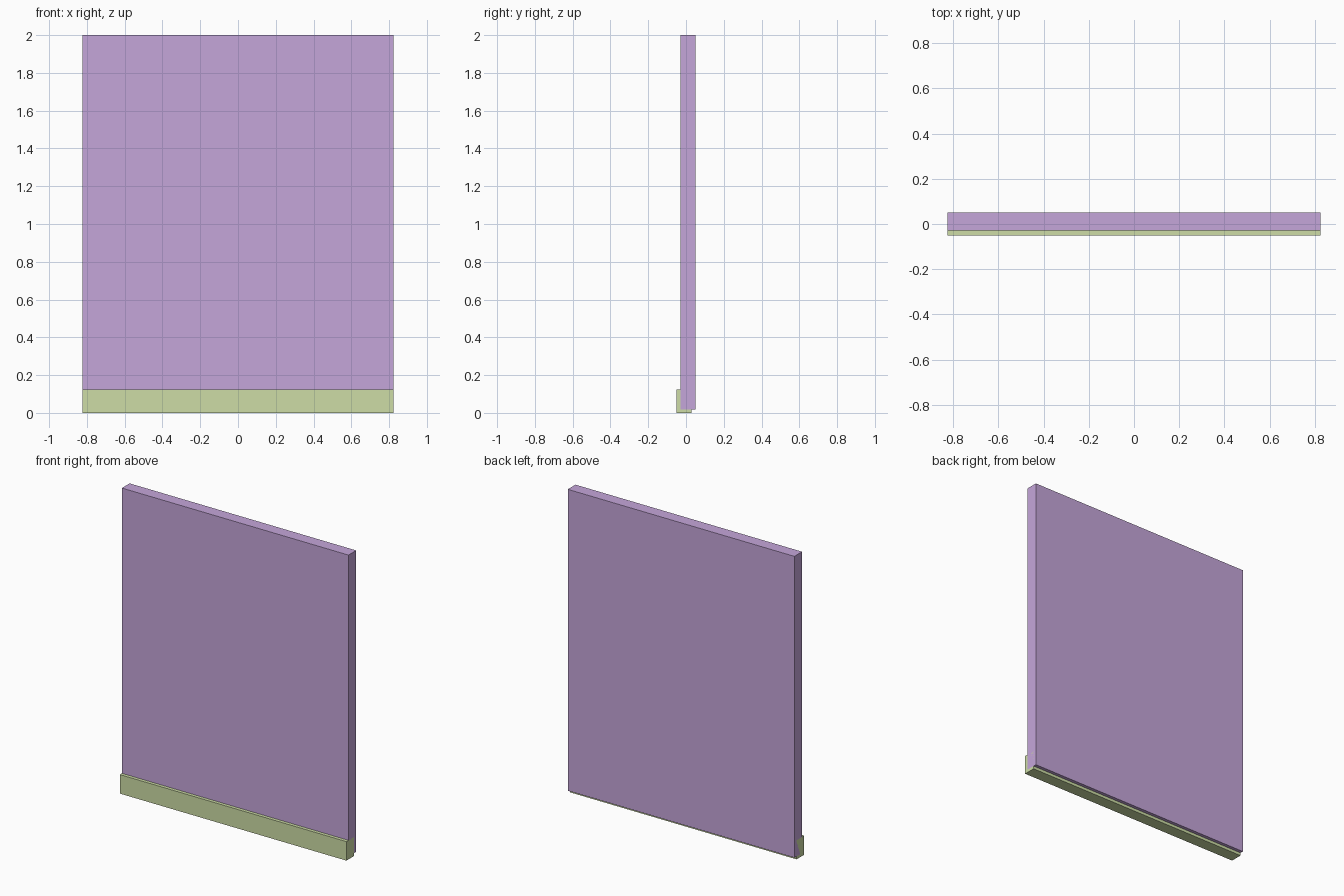
import bpy
from mathutils import Vector

if "Cube" in bpy.data.objects:
    bpy.data.objects.remove(bpy.data.objects["Cube"])


def box(name, lo, hi, color):
    """Axis-aligned box from its two opposite corners."""
    lo, hi = Vector(lo), Vector(hi)
    bpy.ops.mesh.primitive_cube_add(size=1, location=(lo + hi) / 2)
    ob = bpy.context.object
    ob.name = name
    ob.scale = hi - lo
    bpy.ops.object.transform_apply(location=False, rotation=False, scale=True)
    mat = bpy.data.materials.new(name + "_colour")
    mat.diffuse_color = color
    mat.use_nodes = True
    mat.node_tree.nodes["Principled BSDF"].inputs["Base Color"].default_value = mat.diffuse_color
    ob.data.materials.append(mat)
    return ob


W = 0.824  # half width

# Tall flat panel, raised slightly off the ground
box("wall_panel", (-W, -0.029, 0.019), (W, 0.051, 2.0), (0.56, 0.38, 0.70, 1))

# Base rail along the front foot, overlapping the panel
box("base_rail", (-W, -0.051, 0.0), (W, 0.029, 0.125), (0.61, 0.72, 0.38, 1))
